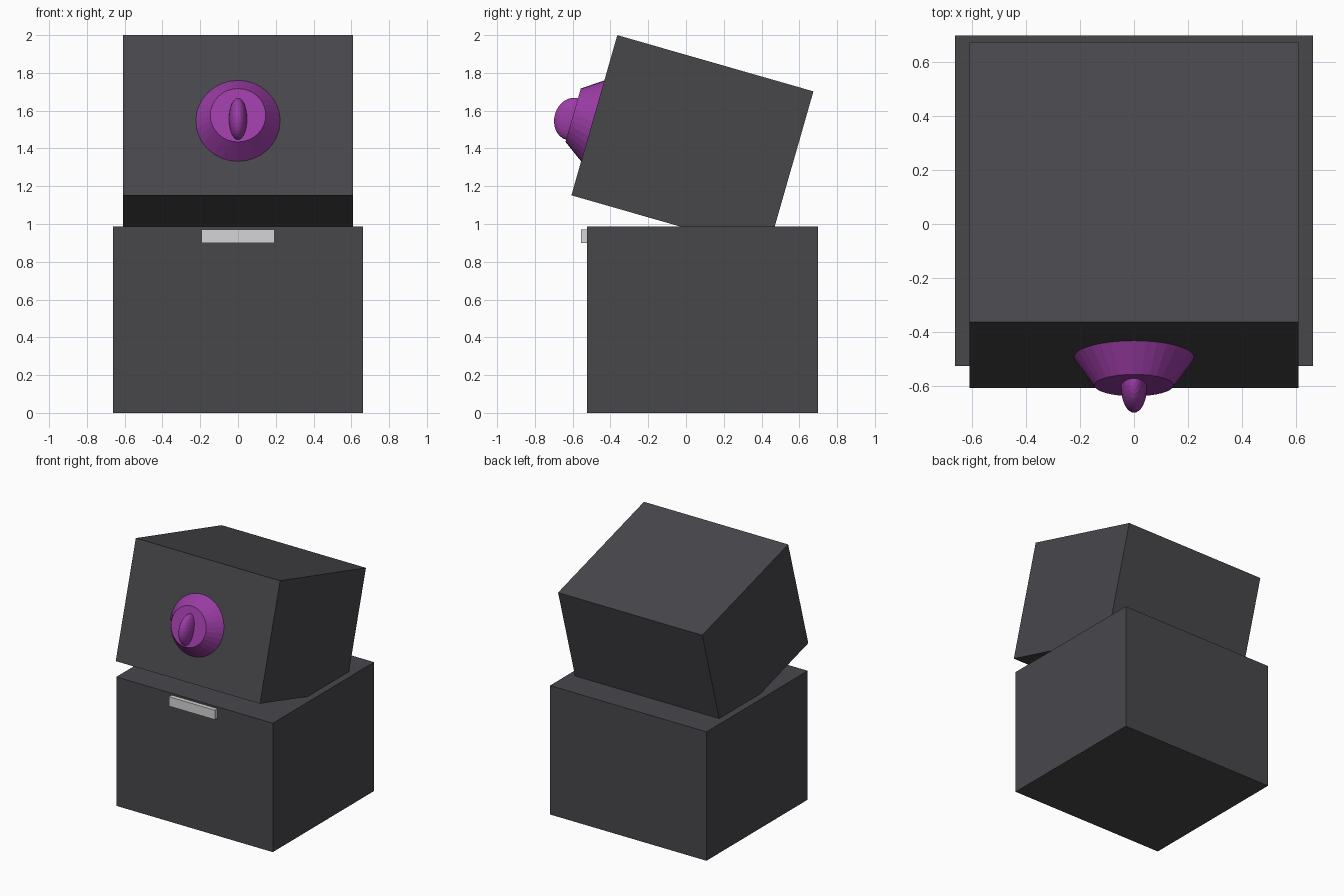
import bpy, bmesh, math
from mathutils import Matrix, Vector

if "Cube" in bpy.data.objects:
    bpy.data.objects.remove(bpy.data.objects["Cube"])


def material(name, rgb):
    m = bpy.data.materials.new(name)
    m.diffuse_color = (*rgb, 1)
    m.use_nodes = True
    m.node_tree.nodes["Principled BSDF"].inputs["Base Color"].default_value = m.diffuse_color
    return m


GREY = material("dark grey", (0.064, 0.063, 0.071))
PURPLE = material("purple", (0.33, 0.046, 0.38))
SILVER = material("light grey", (0.66, 0.66, 0.68))


def add(name, bm, mat, matrix=Matrix()):
    mesh = bpy.data.meshes.new(name)
    bmesh.ops.recalc_face_normals(bm, faces=bm.faces)
    bm.to_mesh(mesh)
    bm.free()
    mesh.materials.append(mat)
    obj = bpy.data.objects.new(name, mesh)
    bpy.context.collection.objects.link(obj)
    obj.matrix_world = matrix
    return obj


def box(name, lo, hi, mat, matrix=Matrix()):
    lo, hi = Vector(lo), Vector(hi)
    bm = bmesh.new()
    bmesh.ops.create_cube(bm, size=1, matrix=Matrix.Translation((lo + hi) / 2)
                          @ Matrix.Diagonal((*(hi - lo), 1)))
    return add(name, bm, mat, matrix)


# Lower body block and the plate on its front
box("body", (-0.662, -0.525, 0), (0.662, 0.698, 0.986), GREY)
box("front_plate", (-0.194, -0.557, 0.90), (0.194, -0.515, 0.972), SILVER)

# Head block, tipped back and sunk into the body
tilt = Matrix.Translation((0, 0.034, 1.427)) @ Matrix.Rotation(math.radians(-16), 4, 'X')
box("head", (-0.61, -0.54, -0.441), (0.61, 0.54, 0.441), GREY, tilt)

# Eye: tapered ring standing out of the head's front face
bm = bmesh.new()
bmesh.ops.create_cone(bm, cap_ends=True, segments=32, radius1=0.223, radius2=0.147, depth=0.108,
                      matrix=Matrix.Translation((0, -0.594, -0.031)) @ Matrix.Rotation(math.pi / 2, 4, 'X'))
add("eye", bm, PURPLE, tilt)

# Slit pupil: narrow ellipsoid half sunk into the eye
bm = bmesh.new()
bmesh.ops.create_uvsphere(bm, u_segments=32, v_segments=16, radius=1,
                          matrix=Matrix.Translation((0, -0.648, -0.052))
                          @ Matrix.Diagonal((0.048, 0.094, 0.114, 1)))
add("pupil", bm, PURPLE, tilt)
